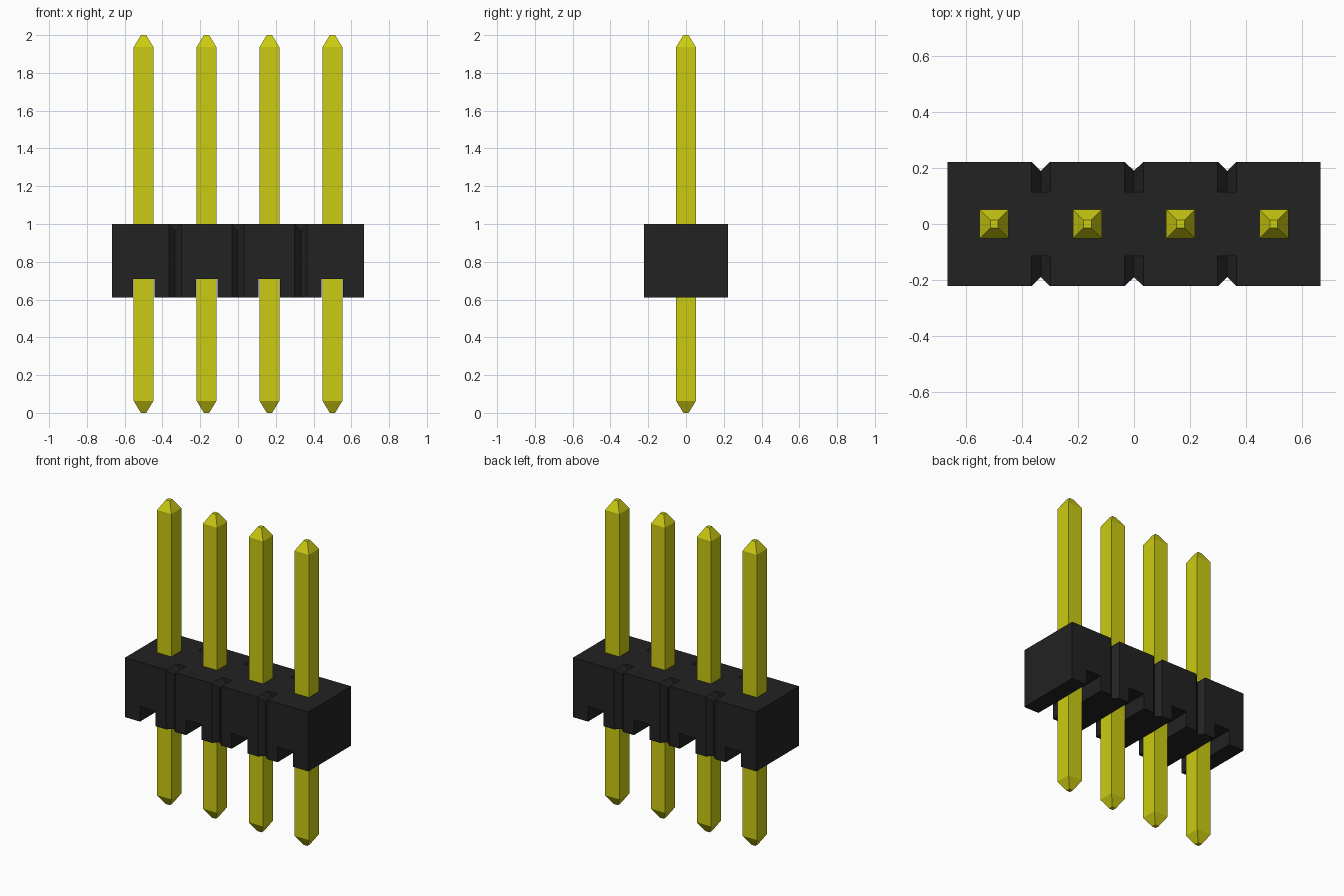
import bpy, bmesh
from mathutils import Vector

cube = bpy.data.objects.get("Cube")
if cube:
    bpy.data.objects.remove(cube, do_unlink=True)

PITCH = 1 / 3
PIN_X = [(i - 1.5) * PITCH for i in range(4)]
NOTCH_X = [(i - 1) * PITCH for i in range(3)]
HALF_X, HALF_Y, BOTTOM, TOP = 0.667, 0.222, 0.61, 1.0


def material(name, color):
    mat = bpy.data.materials.new(name)
    mat.use_nodes = True
    mat.diffuse_color = color
    mat.node_tree.nodes["Principled BSDF"].inputs["Base Color"].default_value = color
    return mat


def prism(bm, profile, direction):
    """Closed solid from a flat profile swept along a direction."""
    face = bm.faces.new([bm.verts.new(p) for p in profile])
    result = bmesh.ops.extrude_face_region(bm, geom=[face])
    moved = [v for v in result["geom"] if isinstance(v, bmesh.types.BMVert)]
    bmesh.ops.translate(bm, verts=moved, vec=Vector(direction))


def box(bm, x, y, z):
    prism(bm, [(x[0], y[0], z[0]), (x[1], y[0], z[0]),
               (x[1], y[1], z[0]), (x[0], y[1], z[0])], (0, 0, z[1] - z[0]))


def finish(bm, name, mat=None):
    bmesh.ops.recalc_face_normals(bm, faces=bm.faces)
    mesh = bpy.data.meshes.new(name)
    bm.to_mesh(mesh)
    bm.free()
    obj = bpy.data.objects.new(name, mesh)
    bpy.context.collection.objects.link(obj)
    if mat:
        mesh.materials.append(mat)
    return obj


black = material("black plastic", (0.016, 0.016, 0.016, 1))
yellow = material("yellow metal", (0.6, 0.6, 0.006, 1))

# Housing block
bm = bmesh.new()
box(bm, (-HALF_X, HALF_X), (-HALF_Y, HALF_Y), (BOTTOM, TOP))
housing = finish(bm, "housing", black)

# Cutter: channels under the pins, running front to back
channels = bmesh.new()
for x in PIN_X:
    box(channels, (x - 0.057, x + 0.057), (-0.4, 0.4), (0.5, 0.71))

# Cutters: upright V notches and short V grooves on the top edge
notches, grooves = bmesh.new(), bmesh.new()
for x in NOTCH_X:
    for side in (-1, 1):
        prism(notches, [(x, side * 0.19, 0.5), (x - 0.066, side * 0.254, 0.5),
                        (x + 0.066, side * 0.254, 0.5)], (0, 0, 0.7))
        prism(grooves, [(x, side * 0.115, 0.965), (x - 0.068, side * 0.115, 1.035),
                        (x + 0.068, side * 0.115, 1.035)], (0, side * 0.2, 0))

cutters = [finish(channels, "channel_cutter"), finish(notches, "notch_cutter"),
           finish(grooves, "groove_cutter")]
for cutter in cutters:
    mod = housing.modifiers.new(cutter.name, "BOOLEAN")
    mod.operation, mod.solver, mod.object = "DIFFERENCE", "EXACT", cutter
bpy.context.view_layer.objects.active = housing
for cutter in cutters:
    bpy.ops.object.modifier_apply(modifier=cutter.name)
    bpy.data.objects.remove(cutter, do_unlink=True)

# Square pins with tapered ends, lofted through four square sections
for number, x in enumerate(PIN_X, 1):
    bm = bmesh.new()
    rings = []
    for z, r in ((0, 0.014), (0.063, 0.052), (1.937, 0.052), (2, 0.014)):
        rings.append([bm.verts.new((x + sx * r, sy * r, z))
                      for sx, sy in ((-1, -1), (1, -1), (1, 1), (-1, 1))])
    for low, high in zip(rings, rings[1:]):
        for i in range(4):
            j = (i + 1) % 4
            bm.faces.new((low[i], low[j], high[j], high[i]))
    bm.faces.new(rings[0])
    bm.faces.new(rings[-1])
    finish(bm, f"pin_{number}", yellow)
